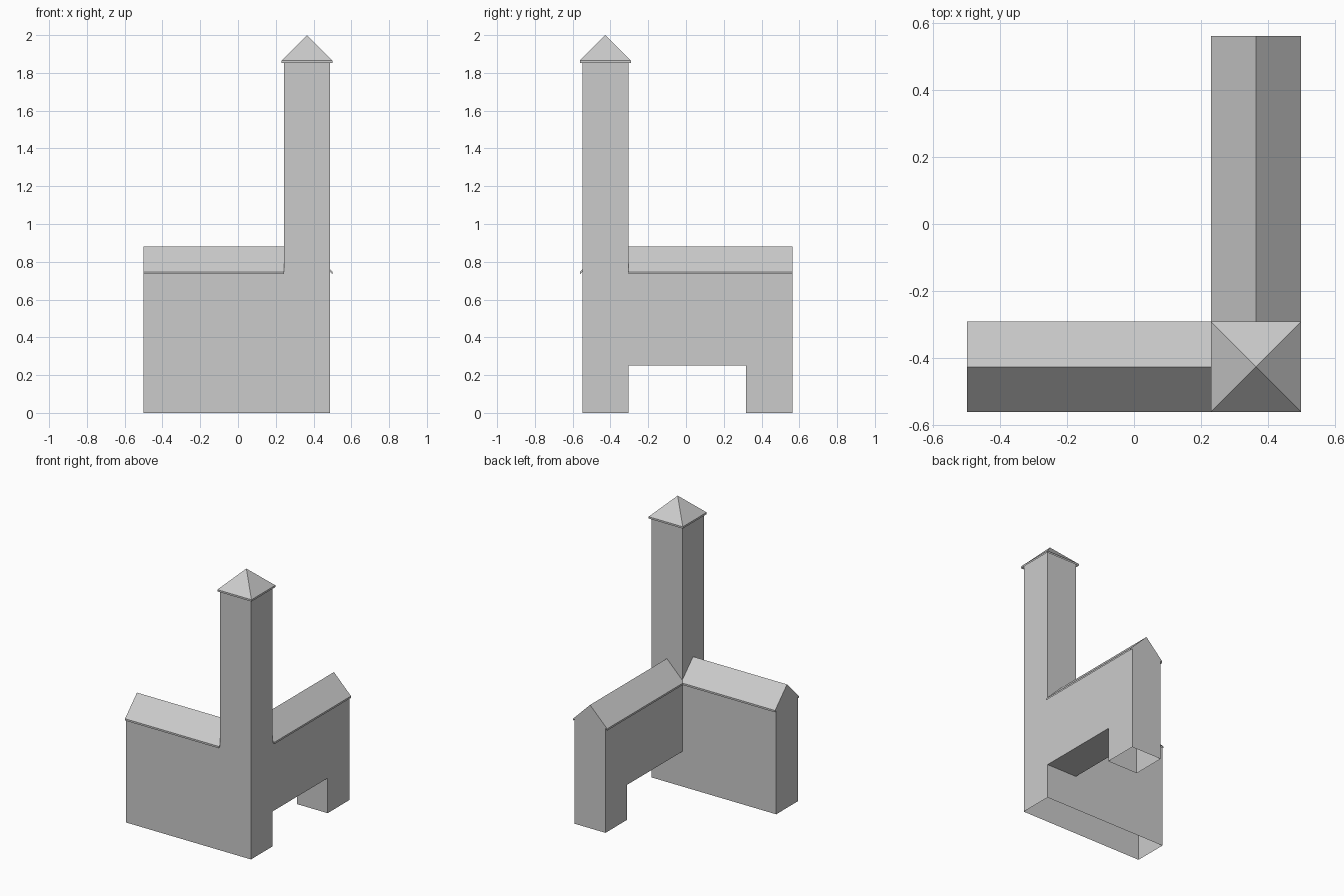
import bpy, bmesh
from mathutils import Vector

if "Cube" in bpy.data.objects:
    bpy.data.objects.remove(bpy.data.objects["Cube"])

grey = bpy.data.materials.new("plain grey")
grey.diffuse_color = (0.6, 0.6, 0.6, 1)
grey.use_nodes = True
grey.node_tree.nodes["Principled BSDF"].inputs["Base Color"].default_value = grey.diffuse_color

CX, CY, W, E = 0.365, -0.427, 0.122, 0.135   # tower centre, wall and eave half widths
X0, X1 = CX - W, CX + W
Y0, Y1 = CY - W, CY + W
LEFT, BACK = -0.5, 0.5625                    # far ends of the two wings
RIDGE, TOP, T = 0.882, 2.0, 0.013            # roof heights and roof thickness
WALL, TWALL = RIDGE - T - W, TOP - T - W     # wall heights under the eaves
ARCH, LEG = 0.25, 0.317                      # passage height, inner side of leg


def finish(name, bm):
    bmesh.ops.remove_doubles(bm, verts=bm.verts, dist=1e-5)
    me = bpy.data.meshes.new(name)
    bm.to_mesh(me)
    bm.free()
    me.materials.append(grey)
    bpy.context.collection.objects.link(bpy.data.objects.new(name, me))


def panel(bm, axis, at, sign, pts):
    """Flat polygon across an axis, facing the given direction."""
    vs = []
    for p in pts:
        co = list(p)
        co.insert(axis, at)
        vs.append(bm.verts.new(co))
    f = bm.faces.new(vs)
    f.normal_update()
    if f.normal[axis] * sign < 0:
        f.normal_flip()


def rect(a0, a1, b0, b1):
    return [(a0, b0), (a1, b0), (a1, b1), (a0, b1)]


def gable(a0, a1, z0):
    return [(a0, z0), (a1, z0), (a1, WALL), ((a0 + a1) / 2, RIDGE - T), (a0, WALL)]


# walls: open underneath, with a passage below the right wing
bm = bmesh.new()
panel(bm, 1, Y0, -1, [(LEFT, 0), (X1, 0), (X1, TWALL), (X0, TWALL), (X0, WALL), (LEFT, WALL)])
panel(bm, 0, X1, 1, [(Y0, 0), (Y1, 0), (Y1, ARCH), (LEG, ARCH), (LEG, 0), (BACK, 0),
                     (BACK, WALL), (Y1, WALL), (Y1, TWALL), (Y0, TWALL)])
panel(bm, 1, Y1, 1, rect(LEFT, X0, 0, WALL))
panel(bm, 1, Y1, 1, rect(X0, X1, 0, ARCH))
panel(bm, 0, X0, -1, [(Y1, ARCH), (LEG, ARCH), (LEG, 0), (BACK, 0), (BACK, WALL), (Y1, WALL)])
panel(bm, 1, LEG, -1, rect(X0, X1, 0, ARCH))
panel(bm, 2, ARCH, -1, rect(X0, X1, Y1, LEG))
panel(bm, 0, LEFT, -1, gable(Y0, Y1, 0))
panel(bm, 1, BACK, 1, gable(X0, X1, 0))
# upper tower sides that rise out of the wing roofs
panel(bm, 0, X0, -1, rect(Y0, Y1, WALL, TWALL))
panel(bm, 1, Y1, 1, rect(X0, X1, WALL, TWALL))
finish("walls", bm)


# wing roofs: thin folded slabs extruded along each wing
def wing_roof(name, axis, centre, start, end):
    bm = bmesh.new()
    prof = [(-E, RIDGE - E), (0, RIDGE), (E, RIDGE - E),
            (E, RIDGE - E - T), (0, RIDGE - T), (-E, RIDGE - E - T)]
    vs = []
    for d, z in prof:
        co = [centre + d, z]
        co.insert(axis, start)
        vs.append(bm.verts.new(co))
    f = bm.faces.new(vs)
    ext = bmesh.ops.extrude_face_region(bm, geom=[f], use_keep_orig=True)
    step = Vector((0, 0, 0))
    step[axis] = end - start
    bmesh.ops.translate(bm, vec=step,
                        verts=[g for g in ext["geom"] if isinstance(g, bmesh.types.BMVert)])
    bmesh.ops.recalc_face_normals(bm, faces=bm.faces)
    finish(name, bm)


wing_roof("front_wing_roof", 0, CY, LEFT, X0)
wing_roof("right_wing_roof", 1, CX, Y1, BACK)

# tower roof: hollow pyramid shell with a thin fascia
bm = bmesh.new()
corners = [(-E, -E), (E, -E), (E, E), (-E, E)]
rings = [[bm.verts.new((CX + x, CY + y, TOP - E - dz)) for x, y in corners] for dz in (0, T)]
tips = [bm.verts.new((CX, CY, TOP - dz)) for dz in (0, T)]
for i in range(4):
    j = (i + 1) % 4
    bm.faces.new((rings[0][i], rings[0][j], tips[0]))
    bm.faces.new((rings[1][j], rings[1][i], tips[1]))
    bm.faces.new((rings[1][i], rings[1][j], rings[0][j], rings[0][i]))
finish("tower_roof", bm)
